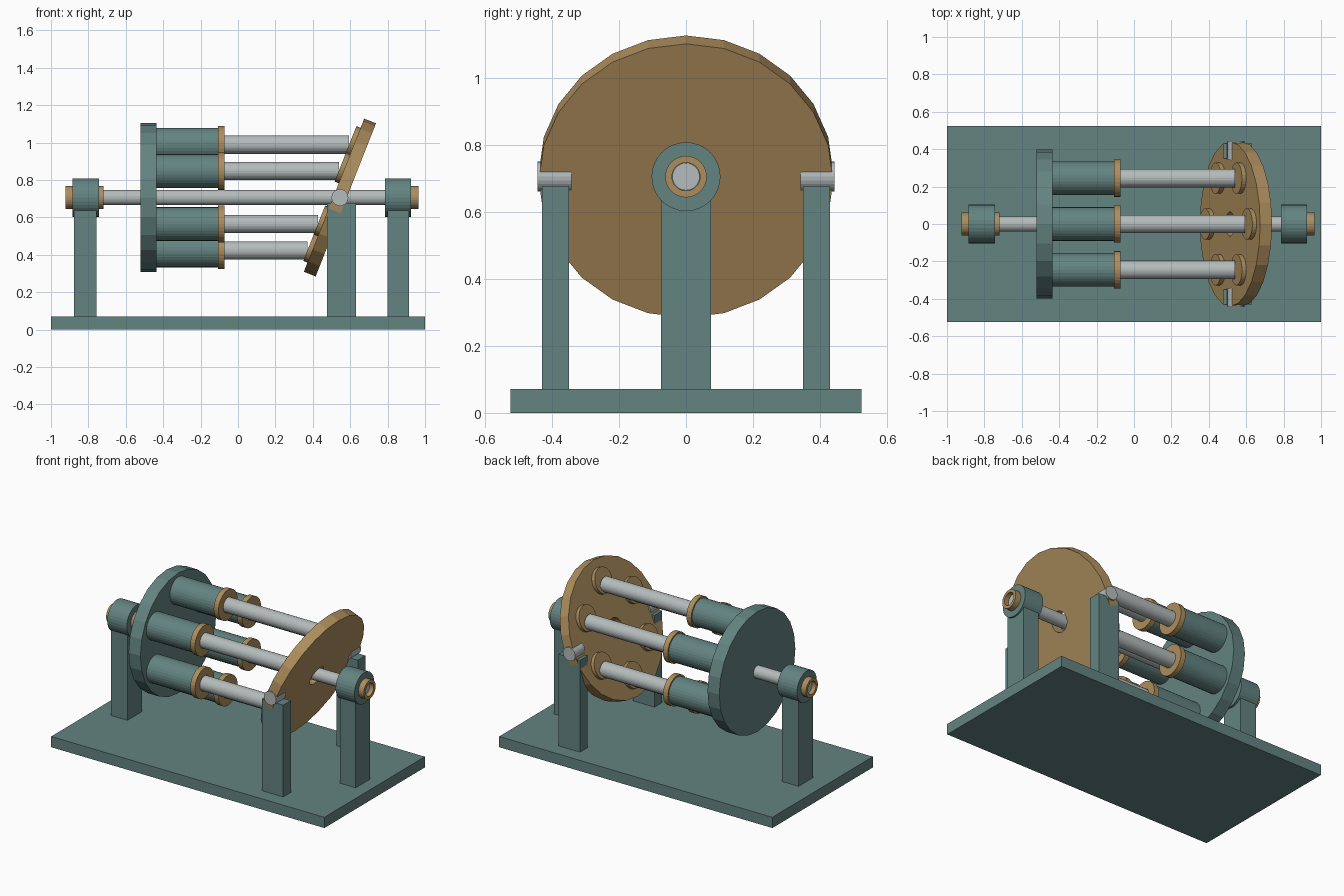
import bpy, bmesh, math
from mathutils import Matrix, Vector

if "Cube" in bpy.data.objects:
    bpy.data.objects.remove(bpy.data.objects["Cube"])

AXIS_Z = 0.706          # height of the main shaft
TILT = math.radians(21.5)
PLATE_X = 0.545


def material(name, rgb):
    m = bpy.data.materials.new(name)
    m.diffuse_color = (*rgb, 1)
    m.use_nodes = True
    m.node_tree.nodes["Principled BSDF"].inputs["Base Color"].default_value = m.diffuse_color
    return m


TEAL = material("teal_paint", (0.125, 0.23, 0.22))
BRASS = material("brass", (0.42, 0.27, 0.11))
STEEL = material("steel", (0.46, 0.50, 0.50))


def finish(name, bm, mat):
    bmesh.ops.recalc_face_normals(bm, faces=bm.faces)
    me = bpy.data.meshes.new(name)
    bm.to_mesh(me)
    bm.free()
    me.materials.append(mat)
    ob = bpy.data.objects.new(name, me)
    bpy.context.collection.objects.link(ob)
    return ob


def box(name, lo, hi, mat):
    lo, hi = Vector(lo), Vector(hi)
    bm = bmesh.new()
    bmesh.ops.create_cube(bm, size=1)
    for v in bm.verts:
        v.co = (lo + hi) / 2 + v.co * (hi - lo)
    return finish(name, bm, mat)


def turned(name, x0, x1, r, mat, bore=0, sides=32, place=None):
    """Cylinder or tube along x; place is the matrix that positions it."""
    bm = bmesh.new()

    def ring(x, rad):
        return [bm.verts.new((x, rad * math.sin(2 * math.pi * i / sides),
                              rad * math.cos(2 * math.pi * i / sides)))
                for i in range(sides)]

    def bridge(a, b):
        for i in range(sides):
            j = (i + 1) % sides
            bm.faces.new((a[i], a[j], b[j], b[i]))

    a, b = ring(x0, r), ring(x1, r)
    bridge(a, b)
    if bore:
        c, d = ring(x0, bore), ring(x1, bore)
        bridge(b, d)
        bridge(d, c)
        bridge(c, a)
    else:
        bm.faces.new(a)
        bm.faces.new(b)
    bm.transform(place or Matrix.Translation((0, 0, AXIS_Z)))
    return finish(name, bm, mat)


# base plate
box("base", (-1, -0.525, 0), (1, 0.525, 0.071), TEAL)

# shaft with its two bearings
turned("shaft", -0.895, 0.935, 0.041, STEEL)
for side, p0, p1, b0, b1, s0, s1 in (
        ("left", -0.877, -0.757, -0.885, -0.742, -0.922, -0.72),
        ("right", 0.798, 0.914, 0.787, 0.925, 0.765 + 0.03, 0.964)):
    box(side + "_shaft_post", (p0, -0.075, 0.06), (p1, 0.075, AXIS_Z - 0.07), TEAL)
    turned(side + "_bearing", b0, b1, 0.103, TEAL, bore=0.06)
    turned(side + "_bushing", s0, s1, 0.062, BRASS, bore=0.042)

# cylinder carrier disc
turned("carrier_disc", -0.522, -0.436, 0.398, TEAL, bore=0.04, sides=24)

# tilted plate
tilt = Matrix.Translation((PLATE_X, 0, AXIS_Z)) @ Matrix.Rotation(TILT, 4, 'Y')
turned("swash_plate", -0.034, 0.034, 0.44, BRASS, bore=0.065, sides=24, place=tilt)

# six cylinders, glands, piston rods and slippers
for k in range(6):
    ang = k * math.pi / 3
    y, dz = 0.283 * math.sin(ang), 0.283 * math.cos(ang)
    at = Matrix.Translation((0, y, AXIS_Z + dz))
    n = str(k + 1)
    turned("cylinder_" + n, -0.45, -0.106, 0.09, TEAL, bore=0.052, place=at)
    turned("gland_" + n, -0.108, -0.073, 0.1, BRASS, bore=0.05, place=at)
    turned("piston_rod_" + n, -0.40, PLATE_X + dz * math.tan(TILT) - 0.062,
           0.049, STEEL, place=at)
    seat = tilt @ Matrix.Translation((0, y, dz / math.cos(TILT)))
    turned("slipper_" + n, -0.058, -0.03, 0.083, BRASS, place=seat)

# side supports and pivots of the tilted plate
for name, s in (("front", -1), ("back", 1)):
    ys = sorted((s * 0.35, s * 0.43))
    box(name + "_pivot_post", (0.475, ys[0], 0.06), (0.632, ys[1], 0.678), TEAL)
    place = Matrix.Translation((PLATE_X, 0, AXIS_Z)) @ Matrix.Rotation(s * math.pi / 2, 4, 'Z')
    turned(name + "_pivot_pin", 0.342, 0.444, 0.045, STEEL, sides=24, place=place)
